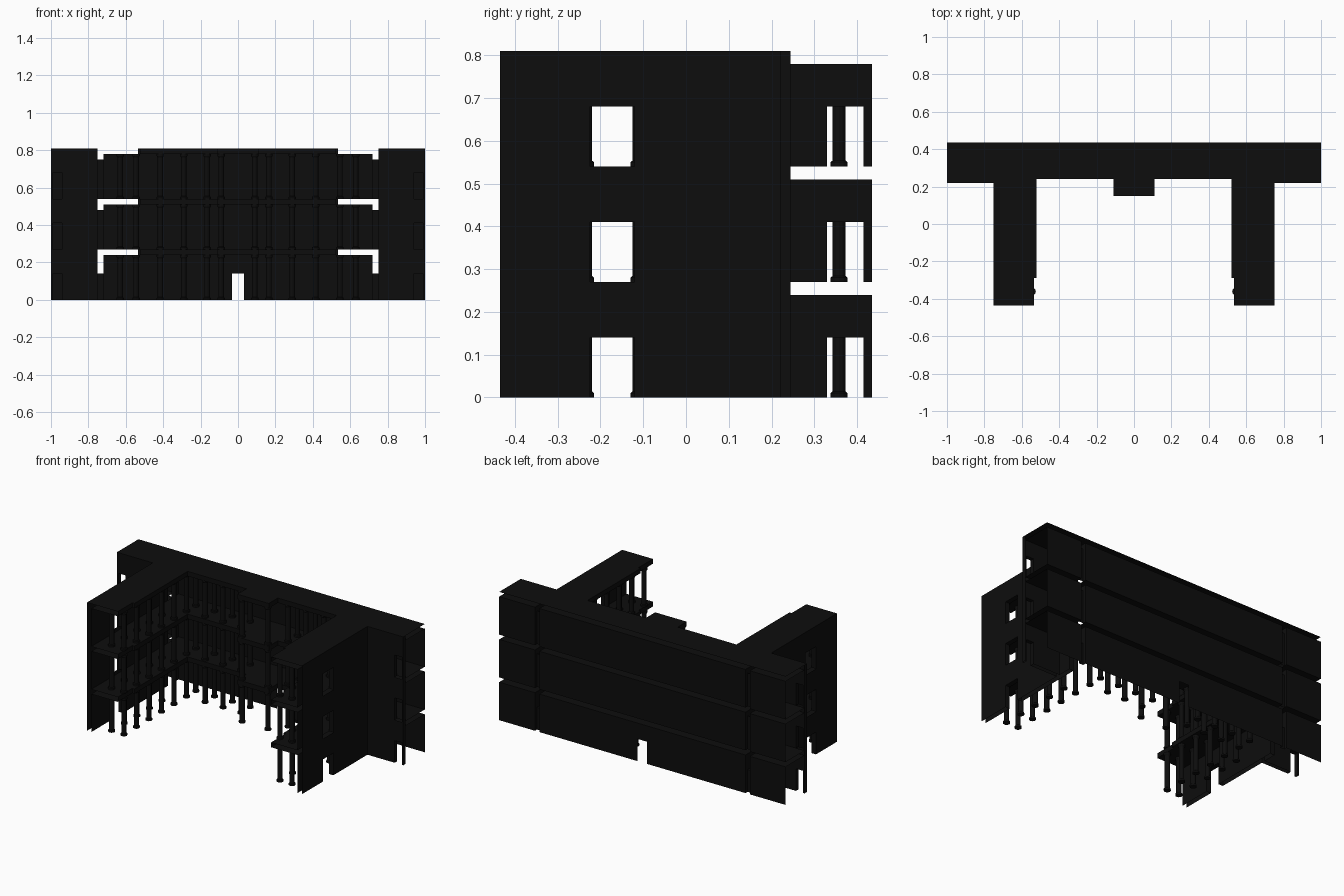
import bpy, bmesh, math

if "Cube" in bpy.data.objects:
    bpy.data.objects.remove(bpy.data.objects["Cube"])

BLACK = bpy.data.materials.new("near_black")
BLACK.diffuse_color = (0.004, 0.004, 0.004, 1)
BLACK.use_nodes = True
BLACK.node_tree.nodes["Principled BSDF"].inputs["Base Color"].default_value = BLACK.diffuse_color
STOREYS = [0.0, 0.27, 0.54]
H, DOOR, TOP = 0.24, 0.14, 0.81


def finish(bm, name):
    bmesh.ops.remove_doubles(bm, verts=bm.verts, dist=1e-5)
    me = bpy.data.meshes.new(name)
    bm.to_mesh(me)
    bm.free()
    ob = bpy.data.objects.new(name, me)
    bpy.context.collection.objects.link(ob)
    me.materials.append(BLACK)
    return ob


def face(bm, pts):
    bm.faces.new([bm.verts.new(p) for p in pts])


def panel(bm, axis, c, u0, u1, z0, z1, holes=()):
    """Thin wall at axis = c, with rectangular openings (u0, u1, z0, z1)."""
    us = sorted({u0, u1, *[h[0] for h in holes], *[h[1] for h in holes]})
    zs = sorted({z0, z1, *[h[2] for h in holes], *[h[3] for h in holes]})
    for a, b in zip(us, us[1:]):
        for lo, hi in zip(zs, zs[1:]):
            m, n = (a + b) / 2, (lo + hi) / 2
            if any(h[0] < m < h[1] and h[2] < n < h[3] for h in holes):
                continue
            quad = [(a, lo), (b, lo), (b, hi), (a, hi)]
            face(bm, [(c, u, z) if axis == 'x' else (u, c, z) for u, z in quad])


def flat(bm, pts, z):
    face(bm, [(x, y, z) for x, y in pts])


def both(pts):
    """Half outline plus its mirror image."""
    return pts + [(-x, y) for x, y in reversed(pts)]


# courtyard edge of the galleries, front tip to centre bay
EDGE = [(0.535, -0.435), (0.535, -0.29), (0.52, -0.29), (0.52, 0.24),
        (0.11, 0.24), (0.11, 0.15)]

# roof
bm = bmesh.new()
flat(bm, both([(1, 0.435), (1, 0.22), (0.75, 0.22), (0.75, -0.435)] + EDGE), TOP)
finish(bm, "roof")

# gallery floors and ceilings, with the fascia on the courtyard side
bm = bmesh.new()
for z in (0.24, 0.27, 0.51, 0.54, 0.78):
    flat(bm, both([(0.72, 0.435), (0.72, -0.435)] + EDGE), z)
    for s in (1, -1):
        flat(bm, [(s * 0.75, 0.245), (s, 0.245), (s, 0.435), (s * 0.75, 0.435)], z)
finish(bm, "floors_and_ceilings")

bm = bmesh.new()
loop = both(EDGE)
for z in (0.24, 0.51, 0.78):
    for (ax, ay), (bx, by) in zip(loop, loop[1:]):
        face(bm, [(ax, ay, z), (bx, by, z), (bx, by, z + 0.03), (ax, ay, z + 0.03)])
finish(bm, "courtyard_fascia")

# back wall, one band per storey, door in the middle of the ground floor
bm = bmesh.new()
for z in STOREYS:
    panel(bm, 'y', 0.435, -0.72, 0.72, z, z + H,
          [(-0.033, 0.033, 0, DOOR)] if z == 0 else [])
    for a, b in ((-1, -0.75), (0.75, 1)):
        panel(bm, 'y', 0.435, a, b, z, z + H)
finish(bm, "back_wall")

# wing walls, end rooms and door linings
WING = (-0.225, -0.12)
END = (0.33, 0.415)
for s, side in ((1, "right"), (-1, "left")):
    bm = bmesh.new()
    panel(bm, 'x', s * 0.75, -0.435, 0.22, 0, TOP,
          [(*WING, z, z + DOOR) for z in STOREYS])
    for z in STOREYS:
        hole = (*END, z, z + DOOR)
        panel(bm, 'x', s * 0.72, -0.435, 0.435, z, z + H,
              [(*WING, z, z + DOOR), hole])
        panel(bm, 'x', s * 0.75, 0.245, 0.435, z, z + H, [hole])
    finish(bm, side + "_wing_wall")

    bm = bmesh.new()
    a, b = sorted((s * 0.72, s * 0.75))
    for z in STOREYS:
        h = DOOR if z == 0 else 0.21
        for y in WING + END:
            panel(bm, 'y', y, a, b, z, z + h)
        for y0, y1 in (WING, END):
            flat(bm, [(a, y0), (b, y0), (b, y1), (a, y1)], z + DOOR)
    finish(bm, side + "_door_linings")

    # front wall of the end rooms
    bm = bmesh.new()
    a, b = sorted((s * 0.75, s * 1.0))
    c, d = sorted((s * 0.94, s * 0.99))
    holes = [(c, d, z, z + DOOR) for z in STOREYS]
    panel(bm, 'y', 0.22, a, b, 0, TOP, holes)
    for z in STOREYS:
        panel(bm, 'y', 0.245, a, b, z, z + H, [(c, d, z, z + DOOR)])
        for x in (c, d):
            panel(bm, 'x', x, 0.22, 0.245, z, z + DOOR)
        flat(bm, [(c, 0.22), (d, 0.22), (d, 0.245), (c, 0.245)], z + DOOR)
    panel(bm, 'x', s, 0.22, 0.245, 0, TOP)
    finish(bm, side + "_end_room_front")

# columns: two rows along each wing, two along the back, two at the centre bay
PROFILE = [(0.020, 0), (0.020, 0.010), (0.015, 0.014),
           (0.015, 0.222), (0.020, 0.230), (0.020, H)]
SIDES = 12
spots = []
for i in range(5):
    spots += [(x, -0.36 + 0.125 * i) for x in (0.545, 0.63)]
for x in (0.545, 0.415, 0.29, 0.165):
    spots += [(x, y) for y in (0.265, 0.358)]
spots.append((0.09, 0.17))

bm = bmesh.new()
for z in STOREYS:
    for s in (1, -1):
        for px, py in spots:
            rings = [[bm.verts.new((s * px + r * math.cos(math.tau * k / SIDES),
                                    py + r * math.sin(math.tau * k / SIDES), z + h))
                      for k in range(SIDES)] for r, h in PROFILE]
            for lo, hi in zip(rings, rings[1:]):
                for k in range(SIDES):
                    n = (k + 1) % SIDES
                    bm.faces.new((lo[k], lo[n], hi[n], hi[k]))
            bm.faces.new(rings[0][::-1])
            bm.faces.new(rings[-1])
finish(bm, "columns")
